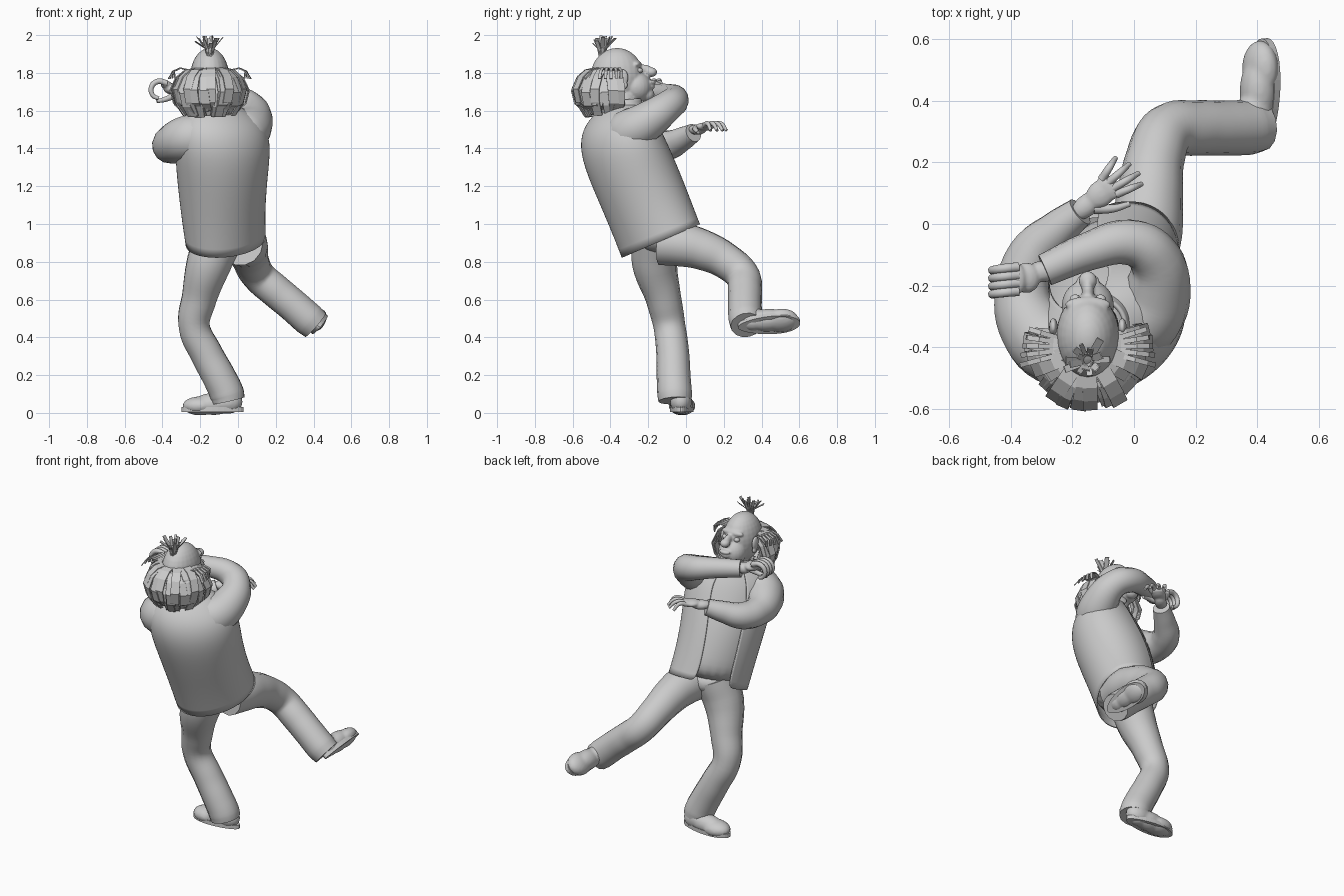
import bpy, bmesh, math, random
from mathutils import Vector, Matrix

random.seed(4)
cube = bpy.data.objects.get("Cube")
if cube:
    bpy.data.objects.remove(cube)

grey = bpy.data.materials.new("plain grey")
grey.use_nodes = True
grey.diffuse_color = (0.6, 0.6, 0.6, 1)
grey.node_tree.nodes["Principled BSDF"].inputs["Base Color"].default_value = (0.6, 0.6, 0.6, 1)


def add(name, mesh, smooth=True):
    mesh.materials.clear()
    mesh.materials.append(grey)
    mesh.polygons.foreach_set("use_smooth", [smooth] * len(mesh.polygons))
    obj = bpy.data.objects.new(name, mesh)
    bpy.context.collection.objects.link(obj)
    return obj


def from_bmesh(name, bm, smooth=True):
    bmesh.ops.recalc_face_normals(bm, faces=bm.faces)
    mesh = bpy.data.meshes.new(name)
    bm.to_mesh(mesh)
    bm.free()
    return add(name, mesh, smooth)


def tube(name, path):
    """Smooth round limb through (x, y, z, radius) points."""
    data = bpy.data.curves.new(name, "CURVE")
    data.dimensions = "3D"
    data.bevel_depth, data.bevel_resolution = 1, 5
    data.resolution_u, data.use_fill_caps = 6, True
    spline = data.splines.new("BEZIER")
    spline.bezier_points.add(len(path) - 1)
    for point, (x, y, z, r) in zip(spline.bezier_points, path):
        point.co, point.radius = (x, y, z), r
        point.handle_left_type = point.handle_right_type = "AUTO"
    temp = bpy.data.objects.new(name + "_curve", data)
    bpy.context.collection.objects.link(temp)
    deps = bpy.context.evaluated_depsgraph_get()
    mesh = bpy.data.meshes.new_from_object(temp.evaluated_get(deps))
    bpy.data.objects.remove(temp)
    return add(name, mesh)


def blob(name, balls, frame=Matrix(), voxel=0.009):
    """Ellipsoids (centre, radii) fused into one soft form."""
    bm = bmesh.new()
    for centre, radii in balls:
        m = frame @ Matrix.Translation(centre) @ Matrix.Diagonal((*radii, 1))
        bmesh.ops.create_uvsphere(bm, u_segments=24, v_segments=16, radius=1, matrix=m)
    obj = from_bmesh(name, bm)
    mod = obj.modifiers.new("fuse", "REMESH")
    mod.mode, mod.voxel_size, mod.use_smooth_shade = "VOXEL", voxel, True
    mod = obj.modifiers.new("soften", "SMOOTH")
    mod.factor, mod.iterations = 0.5, 4
    return obj


def loft(name, rings, start, end, scale=1.0, steps=24, thick=0.0):
    """Rings of (centre, half width, half depth, yaw, slope) swept over an angle from the chest."""
    bm = bmesh.new()
    rows = []
    for (cx, cy, cz), w, d, yaw, slope in rings:
        row = []
        for i in range(steps + 1):
            a = math.radians(start + (end - start) * i / steps)
            p = Matrix.Rotation(math.radians(yaw), 2) @ Vector((w * math.sin(a), d * math.cos(a))) * scale
            row.append(bm.verts.new((cx + p.x, cy + p.y, cz + slope * p.y)))
        rows.append(row)
    for lo, hi in zip(rows, rows[1:]):
        for i in range(steps):
            bm.faces.new((lo[i], lo[i + 1], hi[i + 1], hi[i]))
    if end - start == 360:
        bm.faces.new(rows[0][:-1])
        bmesh.ops.remove_doubles(bm, verts=bm.verts, dist=0.0005)
    obj = from_bmesh(name, bm)
    obj.modifiers.new("round", "SUBSURF").levels = 2
    if thick:
        mod = obj.modifiers.new("cloth", "SOLIDIFY")
        mod.thickness, mod.offset = thick, 0
    return obj


# Torso: shirt inside an open jacket, twisted and leaning back
body = [((-0.065, -0.133, 0.91), 0.23, 0.182, 42, 0.43),
        ((-0.08, -0.193, 1.065), 0.232, 0.2, 39, 0.32),
        ((-0.083, -0.275, 1.26), 0.248, 0.22, 35, 0.18),
        ((-0.08, -0.33, 1.4), 0.265, 0.215, 32, 0.1),
        ((-0.085, -0.35, 1.515), 0.25, 0.18, 30, 0.08),
        ((-0.1, -0.345, 1.59), 0.175, 0.12, 30, 0.05),
        ((-0.12, -0.335, 1.635), 0.09, 0.08, 30, 0)]
loft("jacket", body, 24, 336, thick=0.008)
loft("shirt", body, 0, 360, scale=0.96)
loft("collar", [((-0.12, -0.335, 1.6), 0.115, 0.105, 30, 0.1),
                ((-0.125, -0.335, 1.655), 0.095, 0.09, 30, 0.1)], 20, 340, thick=0.012)

# Trousers
blob("trouser_seat", [((-0.06, -0.14, 0.925), (0.14, 0.12, 0.085))])
tube("standing_trouser_leg", [(-0.1, -0.16, 0.93, 0.13), (-0.155, -0.165, 0.79, 0.12),
     (-0.205, -0.12, 0.61, 0.094), (-0.232, -0.088, 0.46, 0.084), (-0.165, -0.07, 0.31, 0.087),
     (-0.095, -0.065, 0.18, 0.09), (-0.058, -0.06, 0.1, 0.092), (-0.05, -0.058, 0.065, 0.088)])
tube("kicking_trouser_leg", [(0.015, -0.13, 0.9, 0.12), (0.04, -0.02, 0.89, 0.118),
     (0.052, 0.09, 0.862, 0.108), (0.068, 0.21, 0.805, 0.096), (0.11, 0.3, 0.725, 0.09),
     (0.2, 0.312, 0.645, 0.09), (0.29, 0.312, 0.57, 0.089), (0.375, 0.315, 0.495, 0.09),
     (0.41, 0.32, 0.465, 0.084)])


# Shoes: flat sole and soft upper, running from the heel along the forward axis
def shoe(name, heel, forward, up):
    f = Vector(forward).normalized()
    side = Vector(up).cross(f).normalized()
    frame = Matrix((f, side, f.cross(side))).transposed().to_4x4()
    frame.translation = heel
    bm = bmesh.new()
    outline = []
    for i in range(32):
        a = math.tau * i / 32
        width = 0.062 + 0.012 * math.cos(a)
        outline.append(bm.verts.new((0.165 + 0.165 * math.cos(a), width * math.sin(a), 0)))
    face = bm.faces.new(outline)
    top = bmesh.ops.extrude_face_region(bm, geom=[face])["geom"]
    bmesh.ops.translate(bm, vec=(0, 0, 0.025), verts=[v for v in top if isinstance(v, bmesh.types.BMVert)])
    bm.transform(frame)
    from_bmesh(name + "_sole", bm, False)
    blob(name + "_upper", [((0.085, 0, 0.055), (0.08, 0.058, 0.065)),
                           ((0.16, 0, 0.042), (0.11, 0.062, 0.058)),
                           ((0.23, 0, 0.032), (0.094, 0.071, 0.05))], frame)


shoe("standing_shoe", (0.03, -0.03, 0.005), (-1, 0.04, 0), (0, 0, 1))
shoe("kicking_shoe", (0.435, 0.275, 0.452), (0, 1, 0.07), (-0.75, 0, 0.65))

# Sleeves
tube("high_sleeve", [(-0.06, -0.35, 1.44, 0.1), (0.035, -0.3, 1.485, 0.125), (0.078, -0.21, 1.54, 0.107),
     (0.06, -0.1, 1.62, 0.083), (-0.015, -0.06, 1.655, 0.075), (-0.15, -0.09, 1.68, 0.062),
     (-0.29, -0.15, 1.69, 0.053)])
tube("low_sleeve", [(-0.13, -0.37, 1.46, 0.11), (-0.25, -0.4, 1.455, 0.127), (-0.333, -0.33, 1.43, 0.11),
     (-0.362, -0.21, 1.41, 0.088), (-0.33, -0.1, 1.415, 0.08), (-0.25, -0.02, 1.45, 0.064),
     (-0.175, 0.04, 1.483, 0.05)])

# Low hand: open, fingers spread and drooping
blob("low_palm", [((-0.03, 0, -0.015), (0.06, 0.036, 0.028)), ((0.03, 0, 0), (0.055, 0.043, 0.022)),
                  ((0.06, 0, 0.005), (0.035, 0.045, 0.018))],
     Matrix.Translation((-0.13, 0.08, 1.515)) @ Matrix.Rotation(math.radians(40), 4, "Z"), 0.006)
for i, (x, y) in enumerate([(-0.06, 0.215), (-0.015, 0.195), (0.015, 0.165), (0.025, 0.13)]):
    root = Vector((-0.105 + 0.016 * i, 0.145 - 0.016 * i, 1.522))
    mid = root.lerp(Vector((x, y, 1.54)), 0.55)
    tube("low_finger", [(*root, 0.014), (*mid, 0.012), (x, y, 1.495, 0.008)])
tube("low_thumb", [(-0.13, 0.05, 1.505, 0.018), (-0.07, 0.05, 1.5, 0.013), (-0.015, 0.065, 1.485, 0.009)])

# High hand: curled into a loose ring
blob("high_palm", [((-0.3, -0.155, 1.695), (0.05, 0.035, 0.033)), ((-0.35, -0.175, 1.715), (0.045, 0.05, 0.028)),
                   ((-0.38, -0.18, 1.738), (0.03, 0.05, 0.02))], voxel=0.006)
for i in range(4):
    y = -0.14 - 0.026 * i
    tube("high_finger", [(-0.375, y, 1.745, 0.016), (-0.425, y - 0.005, 1.755, 0.015),
         (-0.458, y - 0.01, 1.725, 0.014), (-0.45, y - 0.01, 1.68, 0.012), (-0.42, y - 0.01, 1.665, 0.01)])
tube("high_thumb", [(-0.33, -0.18, 1.685, 0.018), (-0.385, -0.205, 1.66, 0.014), (-0.43, -0.215, 1.65, 0.01)])

# Head with jaw, nose, lips and brow, tipped back
MID = -0.15
blob("head", [((MID, -0.365, 1.78), (0.103, 0.14, 0.152)), ((MID, -0.265, 1.725), (0.085, 0.085, 0.085)),
              ((MID, -0.205, 1.685), (0.045, 0.038, 0.038)), ((MID, -0.185, 1.75), (0.038, 0.026, 0.013)),
              ((MID, -0.19, 1.727), (0.034, 0.026, 0.013)), ((MID, -0.185, 1.804), (0.03, 0.032, 0.026)),
              ((MID, -0.22, 1.818), (0.02, 0.04, 0.026)), ((MID, -0.262, 1.845), (0.075, 0.026, 0.022)),
              ((-0.13, -0.33, 1.62), (0.08, 0.08, 0.12))], voxel=0.006)
for s in (-1, 1):
    blob("eye", [((MID + s * 0.041, -0.247, 1.813), (0.019, 0.019, 0.015))], voxel=0.004)
    blob("ear", [((MID + s * 0.112, -0.335, 1.775), (0.014, 0.03, 0.045)),
                 ((MID + s * 0.112, -0.325, 1.735), (0.012, 0.017, 0.02))], voxel=0.005)


# Hair: flat ribbons that bow outward
def ribbon(bm, centre, angle, profile, width, twist=0.0):
    pairs = []
    for i, (r, z) in enumerate(profile):
        a = angle + twist * i
        out = Vector((math.sin(a), -math.cos(a), 0))
        across = Vector((-out.y, out.x, 0)) * width / 2
        p = Vector((centre[0], centre[1], z)) + out * r
        pairs.append((bm.verts.new(p - across), bm.verts.new(p + across)))
    for a, b in zip(pairs, pairs[1:]):
        bm.faces.new((a[0], a[1], b[1], b[0]))


def finish_hair(name, bm, thick):
    mod = from_bmesh(name, bm, False).modifiers.new("lock", "SOLIDIFY")
    mod.thickness = thick


bm = bmesh.new()
for layer, reach, count in ((0.78, 100, 20), (0.9, 106, 22), (1.0, 100, 20)):
    for i in range(count):
        angle = math.radians(-reach + 2 * reach * i / (count - 1) + random.uniform(-5, 5))
        k = layer * random.uniform(0.92, 1.03)
        lift = random.uniform(-0.015, 0.01)
        drop = random.uniform(-0.01, 0.03)
        ribbon(bm, (MID, -0.4), angle, [(0.09, 1.818 + lift), (0.135 * k, 1.808 + lift), (0.178 * k, 1.772 + lift),
               (0.208 * k, 1.705 + lift), (0.19 * k, 1.635 + lift), (0.145 * k, 1.575 + drop)],
               random.uniform(0.04, 0.06), random.uniform(-0.04, 0.04))
# Loose wisps at the sides
for s in (-1, 1):
    for i in range(5):
        ribbon(bm, (MID, -0.4), s * math.radians(75 + 8 * i), [(0.1, 1.815), (0.16, 1.828), (0.2, 1.81),
               (0.228 - 0.008 * i, 1.77)], 0.016)
finish_hair("hair_fringe", bm, 0.006)

# Tuft on the crown
bm = bmesh.new()
for i in range(18):
    spread, tip = random.uniform(0.015, 0.08), random.uniform(1.95, 2.0)
    ribbon(bm, (MID, -0.445), math.tau * i / 18 + random.uniform(-0.2, 0.2),
           [(0.008, 1.88), (0.02, 1.93), (spread, tip)], random.uniform(0.014, 0.026))
finish_hair("hair_tuft", bm, 0.004)
